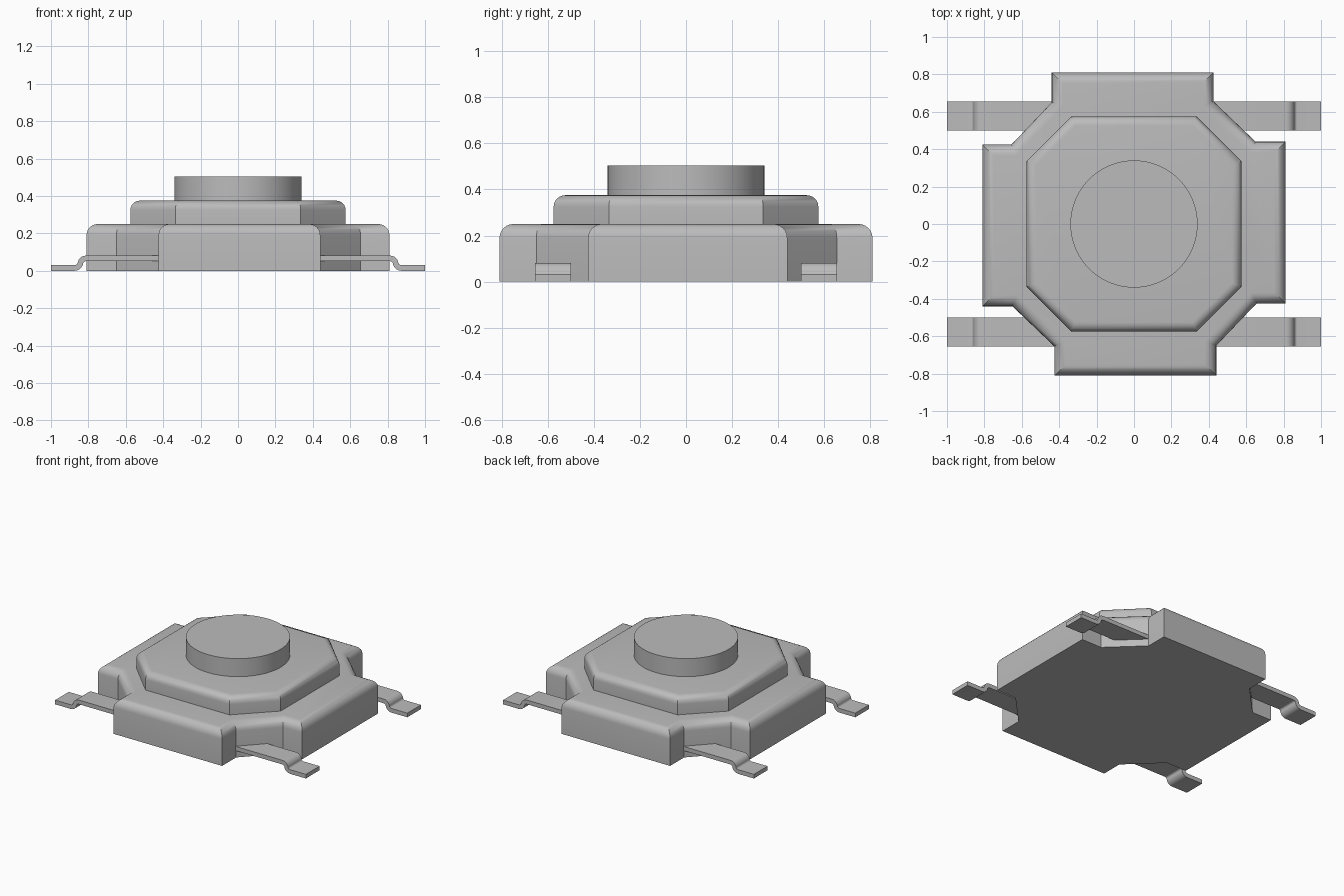
import bpy, bmesh, math
from mathutils import Vector

if "Cube" in bpy.data.objects:
    bpy.data.objects.remove(bpy.data.objects["Cube"], do_unlink=True)

grey = bpy.data.materials.new("plain grey")
grey.use_nodes = True
colour = (0.5, 0.5, 0.5, 1)
grey.diffuse_color = colour
grey.node_tree.nodes["Principled BSDF"].inputs["Base Color"].default_value = colour


def finish(name, bm):
    bmesh.ops.recalc_face_normals(bm, faces=bm.faces)
    mesh = bpy.data.meshes.new(name)
    bm.to_mesh(mesh)
    bm.free()
    mesh.materials.append(grey)
    obj = bpy.data.objects.new(name, mesh)
    bpy.context.collection.objects.link(obj)
    bpy.ops.object.select_all(action="DESELECT")
    obj.select_set(True)
    bpy.context.view_layer.objects.active = obj
    bpy.ops.object.shade_smooth_by_angle(angle=math.radians(30))
    return obj


def four_way(points):
    """Repeat one corner's points around the four quarters."""
    return [Vector((x, y)) if k == 0 else Vector((-y, x)) if k == 1
            else Vector((-x, -y)) if k == 2 else Vector((y, -x))
            for k in range(4) for x, y in points]


def inset(outline, d):
    """Move every side of a counter-clockwise outline inwards by d."""
    result = []
    for i, p in enumerate(outline):
        a = (p - outline[i - 1]).normalized()
        b = (outline[(i + 1) % len(outline)] - p).normalized()
        na, nb = Vector((-a.y, a.x)), Vector((-b.y, b.x))
        result.append(p + (na + nb) * d / (1 + na.dot(nb)))
    return result


def rounded_slab(name, outline, bottom, top, radius, steps=6):
    """Upright walls with a rounded upper rim."""
    levels = [(0, bottom)]
    for i in range(steps + 1):
        t = math.pi / 2 * i / steps
        levels.append((radius * (1 - math.cos(t)), top - radius * (1 - math.sin(t))))
    bm = bmesh.new()
    rings = [[bm.verts.new((p.x, p.y, z)) for p in inset(outline, d)] for d, z in levels]
    for low, high in zip(rings, rings[1:]):
        for i in range(len(low)):
            j = (i + 1) % len(low)
            bm.faces.new((low[i], low[j], high[j], high[i]))
    bm.faces.new(rings[0])
    bm.faces.new(rings[-1])
    return finish(name, bm)


# Cross-shaped base and octagonal upper tier
base = four_way([(0.81, 0.44), (0.65, 0.44), (0.425, 0.655), (0.425, 0.81)])
rounded_slab("base_housing", base, 0, 0.25, 0.06)
tier = four_way([(0.575, 0.335), (0.335, 0.575)])
rounded_slab("upper_tier", tier, 0.24, 0.375, 0.05)

# Round push button
bm = bmesh.new()
bmesh.ops.create_cone(bm, cap_ends=True, segments=64, radius1=0.34, radius2=0.34, depth=0.14)
bmesh.ops.translate(bm, verts=bm.verts, vec=(0, 0, 0.435))
finish("push_button", bm)


# Bent terminals: a strip following an S-shaped centre line
def terminal(name, sx, sy, thick=0.03):
    half, bend = thick / 2, 0.03
    path = [((0.4, 0.066), 0)]
    angles = [math.pi / 2 * i / 6 for i in range(7)]
    path += [((0.813 + bend * math.sin(a), 0.066 - bend * (1 - math.cos(a))), a) for a in angles]
    path += [((0.873 - bend * math.sin(a), 0.015 + bend * (1 - math.cos(a))), a)
             for a in reversed(angles)]
    path.append(((1.0, 0.015), 0))
    bm = bmesh.new()
    rings = []
    for (x, z), a in path:
        dx, dz = half * math.sin(a), half * math.cos(a)
        rings.append([bm.verts.new((sx * (x + s * dx), sy * y, z + s * dz))
                      for s, y in ((1, 0.5), (1, 0.655), (-1, 0.655), (-1, 0.5))])
    for a, b in zip(rings, rings[1:]):
        for i in range(4):
            j = (i + 1) % 4
            bm.faces.new((a[i], a[j], b[j], b[i]))
    bm.faces.new(rings[0])
    bm.faces.new(rings[-1])
    finish(name, bm)


for side, sx in (("left", 1), ("right", -1)):
    for end, sy in (("front", -1), ("back", 1)):
        terminal(f"{end}_{side}_terminal", sx, sy)
